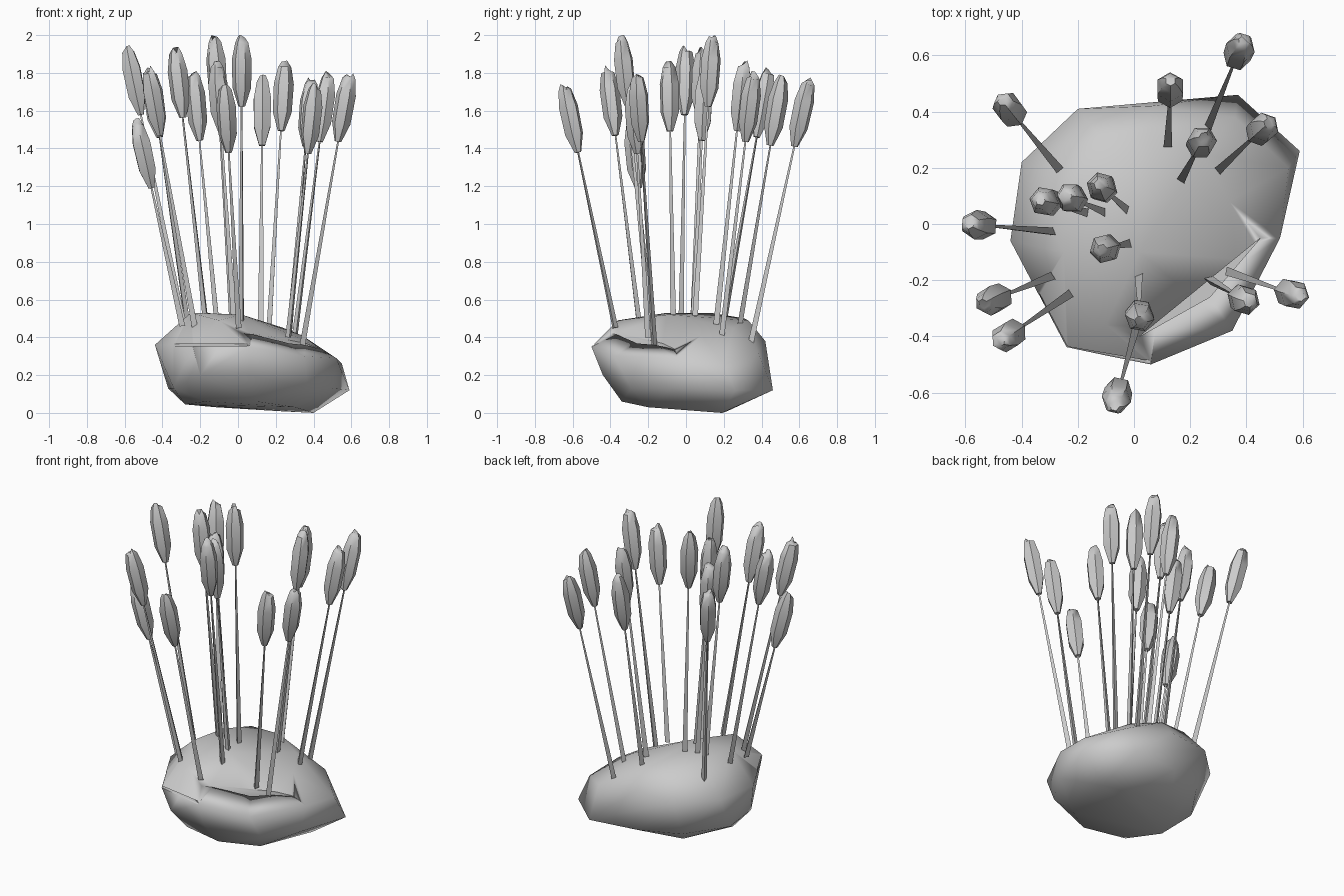
import bpy, bmesh, math, random
from mathutils import Vector

if "Cube" in bpy.data.objects:
    bpy.data.objects.remove(bpy.data.objects["Cube"])

random.seed(4)


def finish(bm, name, angle):
    bmesh.ops.recalc_face_normals(bm, faces=bm.faces)
    me = bpy.data.meshes.new(name)
    bm.to_mesh(me)
    bm.free()
    ob = bpy.data.objects.new(name, me)
    bpy.context.collection.objects.link(ob)
    bpy.ops.object.select_all(action='DESELECT')
    ob.select_set(True)
    bpy.context.view_layer.objects.active = ob
    bpy.ops.object.shade_smooth_by_angle(angle=math.radians(angle))
    return ob


def loft(bm, base, axis, rings, sides, turn=0.0, ragged=0.0):
    """Rings of (distance, radius) along an axis; ragged makes a spiky top."""
    q = axis.to_track_quat('Z', 'Y')
    loops = []
    for n, (d, r) in enumerate(rings):
        loop = []
        for i in range(sides):
            a = turn + math.tau * i / sides
            h = d - ragged * random.random() if n == len(rings) - 1 else d
            loop.append(bm.verts.new(base + q @ Vector((r * math.cos(a), r * math.sin(a), h))))
        loops.append(loop)
    for a, b in zip(loops, loops[1:]):
        for i in range(sides):
            j = (i + 1) % sides
            bm.faces.new((a[i], a[j], b[j], b[i]))
    bm.faces.new(loops[0][::-1])
    bm.faces.new(loops[-1])


def crack(rock, name, triangle, z0, z1):
    """Cuts a thin vertical-sided wedge out of the rock."""
    bm = bmesh.new()
    low = [bm.verts.new((x, y, z0)) for x, y in triangle]
    high = [bm.verts.new((x, y, z1)) for x, y in triangle]
    bm.faces.new(low[::-1])
    bm.faces.new(high)
    for i in range(3):
        j = (i + 1) % 3
        bm.faces.new((low[i], low[j], high[j], high[i]))
    cutter = finish(bm, name, 20)
    cutter.hide_render = True
    cutter.display_type = 'WIRE'
    mod = rock.modifiers.new(name, 'BOOLEAN')
    mod.operation = 'DIFFERENCE'
    mod.object = cutter


# rock: hull of its bottom, belly, shoulder and top corners
bottom = [(-.28, -.08, .045), (-.17, -.28, .06), (.1, -.34, .06), (.3, -.2, .03),
          (.4, .19, 0), (.2, .22, .01), (-.12, .2, .03)]
belly = [(-.37, .08, .13), (-.34, -.18, .13), (-.2, .33, .13), (.05, .43, .13),
         (.37, .46, .12), (.59, .26, .12), (.5, -.08, .13), (.37, -.29, .13),
         (.06, -.44, .2), (-.2, -.4, .2)]
shoulder = [(.06, -.5, .35), (-.24, -.44, .36), (-.44, -.06, .36), (-.40, .22, .36),
            (-.2, .41, .36), (.06, .42, .38), (.36, .38, .32), (.55, .2, .26),
            (.52, -.05, .29), (.35, -.38, .3)]
top = [(-.25, -.1, .53), (-.2, .13, .53), (-.12, .31, .5), (.06, .33, .49),
       (.24, .25, .45), (.34, .08, .41), (.36, -.08, .38), (.02, -.1, .52), (-.1, -.36, .49)]
bm = bmesh.new()
for p in bottom + belly + shoulder + top:
    bm.verts.new(p)
bmesh.ops.convex_hull(bm, input=bm.verts)
loose = [v for v in bm.verts if not v.link_faces]
bmesh.ops.delete(bm, geom=loose, context='VERTS')
rock = finish(bm, "rock", 70)

# cracks along the front rim
crack(rock, "rim_crack_cutter", [(.02, -.40), (.27, -.26), (.45, -.05)], .32, .7)
crack(rock, "front_crack_cutter", [(-.5, -.15), (-.3, -.6), (.06, -.49)], .355, .365)

# reeds: stem base x, y and z, then head tip x, y and z
reeds = [
    (-.27, .20, .47, -.47, .44, 1.83), (-.29, -.03, .48, -.59, .00, 1.95),
    (-.17, .04, .50, -.335, .085, 1.94), (-.11, .04, .50, -.24, .10, 1.82),
    (-.03, .05, .50, -.125, .14, 2.00), (-.02, -.07, .50, -.115, -.09, 1.87),
    (-.30, -.19, .48, -.54, -.285, 1.56), (-.23, -.25, .46, -.48, -.42, 1.84),
    (.00, -.38, .47, -.07, -.65, 1.75), (.02, -.19, .49, .02, -.345, 2.00),
    (.12, .28, .46, .13, .51, 1.79), (.27, .35, .39, .39, .655, 1.78),
    (.17, .16, .47, .25, .31, 1.87), (.30, .19, .39, .48, .36, 1.81),
    (.27, -.20, .42, .41, -.28, 1.75), (.34, -.17, .37, .595, -.26, 1.81)]
for n, r in enumerate(reeds, 1):
    base, tip = Vector(r[:3]), Vector(r[3:])
    axis = (tip - base).normalized()
    length = (tip - base).length
    turn = random.random() * 2

    # three-sided tapering stem
    bm = bmesh.new()
    loft(bm, base - axis * .02, axis, [(0, .018), (length - .3, .005)], 3, turn)
    finish(bm, f"reed_stem_{n:02d}", 30)

    # seed head with a ragged tip
    bm = bmesh.new()
    loft(bm, tip - axis * .38, axis,
         [(0, .018), (.1, .05), (.25, .053), (.34, .035), (.38, .018)], 6, turn, .04)
    finish(bm, f"reed_head_{n:02d}", 55)
